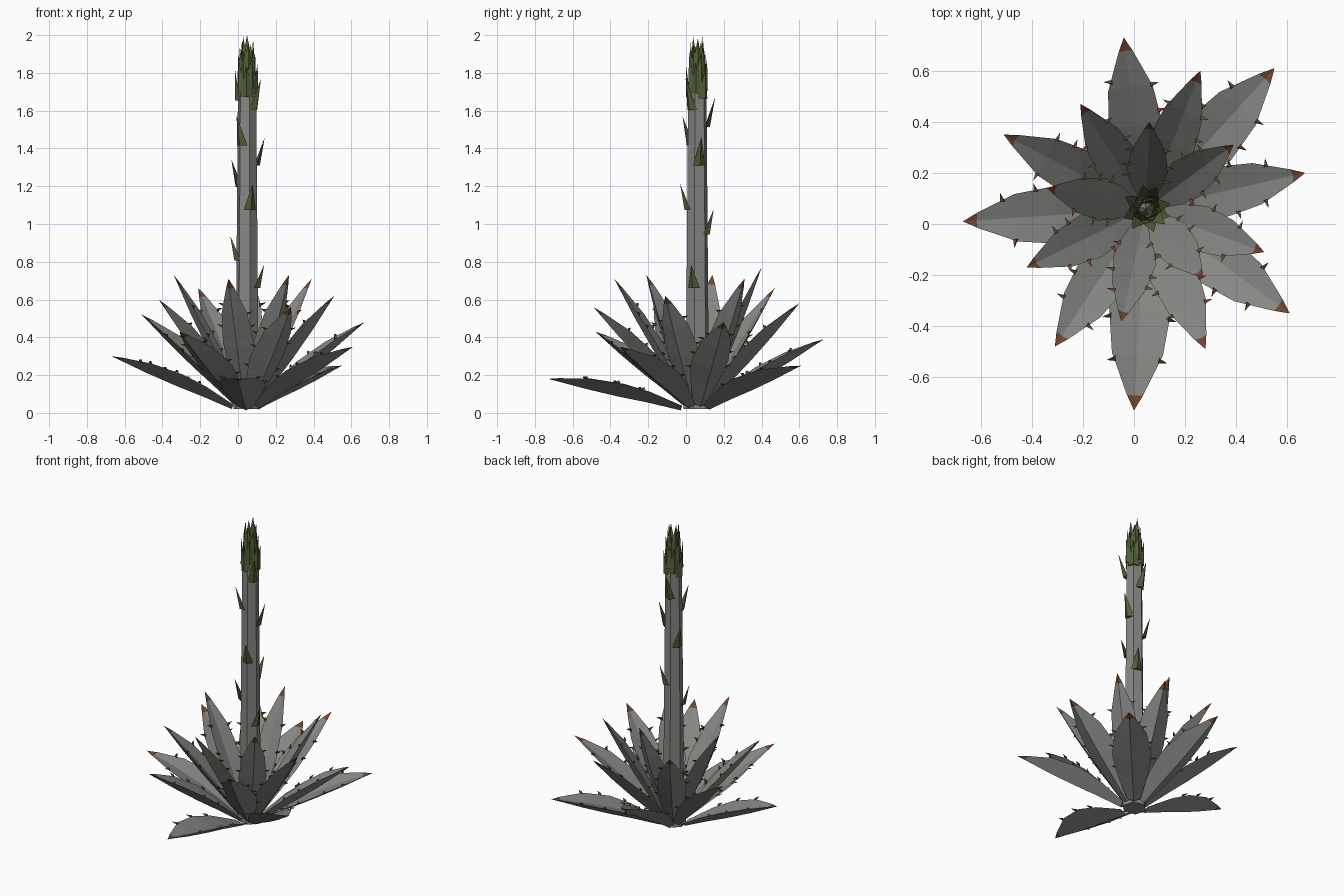
import bpy, bmesh, math, random
from mathutils import Vector

random.seed(4)
if "Cube" in bpy.data.objects:
    bpy.data.objects.remove(bpy.data.objects["Cube"])

CENTRE = Vector((0.048, 0.06, 0))
UP = Vector((0, 0, 1))


def material(name, colour):
    mat = bpy.data.materials.new(name)
    mat.use_nodes = True
    mat.diffuse_color = (*colour, 1)
    mat.node_tree.nodes["Principled BSDF"].inputs["Base Color"].default_value = (*colour, 1)
    return mat


GREY = material("dusty grey", (0.24, 0.24, 0.23))
BROWN = material("thorn brown", (0.17, 0.06, 0.027))
GREEN = material("bract green", (0.085, 0.12, 0.04))


def finish(bm, name, *mats):
    bmesh.ops.recalc_face_normals(bm, faces=bm.faces)
    mesh = bpy.data.meshes.new(name)
    bm.to_mesh(mesh)
    bm.free()
    for mat in mats:
        mesh.materials.append(mat)
    obj = bpy.data.objects.new(name, mesh)
    bpy.context.collection.objects.link(obj)
    return obj


def loft(bm, rings, tip, tip_index=0):
    """Bridge rings of points, cap the start and close the end to a tip."""
    loops = [[bm.verts.new(p) for p in ring] for ring in rings]
    bm.faces.new(loops[0])
    n = len(loops[0])
    for a, b in zip(loops, loops[1:]):
        for i in range(n):
            j = (i + 1) % n
            bm.faces.new((a[i], a[j], b[j], b[i]))
    end = bm.verts.new(tip)
    for i in range(n):
        bm.faces.new((loops[-1][i], loops[-1][(i + 1) % n], end)).material_index = tip_index


def direction(angle):
    return Vector((math.cos(angle), math.sin(angle), 0))


# Leaf outline: distance along the leaf, share of the full width
OUTLINE = [(0, 0.35), (0.25, 0.8), (0.45, 1), (0.7, 0.82), (0.92, 0.26)]


def width_at(t):
    for (a, wa), (b, wb) in zip(OUTLINE, OUTLINE[1:]):
        if t <= b:
            return wa + (wb - wa) * (t - a) / (b - a)
    return 0


def leaf(name, tip):
    tip = Vector(tip)
    out = (tip - CENTRE) * Vector((1, 1, 0))
    out.normalize()
    steep = min(1, max(0, (tip.z - 0.18) / 0.6))
    base = CENTRE + out * (0.085 - 0.04 * steep) + UP * (0.03 + 0.03 * steep)
    along = tip - base
    side = out.cross(UP)
    normal = side.cross(along).normalized()
    half = 0.122 - 0.042 * steep
    arch = 0.035 - 0.02 * steep

    def spot(t, across, lift):
        return base + along * t + side * across + normal * (lift + 4 * arch * t * (1 - t))

    rings = []
    for t, w in OUTLINE:
        h = half * w
        rings.append([spot(t, -h, h * 0.18), spot(t, 0, -h * 0.05),
                      spot(t, h, h * 0.18), spot(t, 0, -h * 0.4)])
    bm = bmesh.new()
    loft(bm, rings, tip, 1)

    # Marginal thorns
    for sign in (-1, 1):
        for t in (0.34, 0.54, 0.74):
            t += random.uniform(-0.05, 0.05)
            h = half * width_at(t)
            root = spot(t, sign * (h - 0.006), h * 0.18)
            fwd = along.normalized() * 0.011
            start = len(bm.faces)
            loft(bm, [[root - fwd, root + fwd, root + normal * 0.012]],
                 root + side * sign * 0.034 + fwd + normal * 0.008, 1)
            bm.faces.ensure_lookup_table()
            bm.faces[start].material_index = 1
    finish(bm, name, GREY, BROWN)


# Rosette, lower to upper leaves
TIPS = [
    (0, -0.73, 0.18), (0.55, 0.61, 0.25), (-0.67, 0.01, 0.3),
    (0.61, -0.35, 0.35), (-0.04, 0.73, 0.39), (-0.31, -0.48, 0.43),
    (0.67, 0.2, 0.48), (-0.51, 0.35, 0.52), (0.28, -0.49, 0.56),
    (0.26, 0.6, 0.58), (-0.42, -0.17, 0.6), (0.51, -0.11, 0.62),
    (-0.21, 0.47, 0.66), (-0.05, -0.38, 0.71), (0.39, 0.31, 0.71),
    (-0.34, 0.14, 0.73), (0.27, -0.21, 0.73), (0.06, 0.4, 0.77),
]
for number, tip in enumerate(TIPS, 1):
    leaf(f"leaf_{number}", tip)


def ring(radius, z, sides=6, turn=0.785):
    return [CENTRE + direction(turn + math.tau * i / sides) * radius + UP * z
            for i in range(sides)]


# Crown and flower stalk
bm = bmesh.new()
loft(bm, [ring(0.075, 0.02), ring(0.075, 0.07)], CENTRE + UP * 0.16)
finish(bm, "crown", GREY)
bm = bmesh.new()
loft(bm, [ring(0.064, 0.05), ring(0.05, 1.72)], CENTRE + UP * 1.9)
finish(bm, "stalk", GREY)


def bract(bm, angle, z, length, inner, tip_radius, half=0.033, depth=0.024):
    out = direction(angle)
    side = out.cross(UP)
    root = CENTRE + out * inner + UP * z
    loft(bm, [[root - side * half, root + out * depth, root + side * half]],
         CENTRE + out * tip_radius + UP * (z + length))


# Bracts spiralling up the stalk
GOLDEN = math.radians(137.5)
START = math.radians(-20)
bm = bmesh.new()
for i in range(9):
    bract(bm, START - GOLDEN * i, 0.66 + 0.15 * i - 0.004 * i * i,
          0.125 + 0.005 * i, 0.05 - 0.001 * i, 0.096)
finish(bm, "stalk_bracts", GREEN)

# Closed flower bud of overlapping bracts
bm = bmesh.new()
COUNT = 20
for i in range(COUNT):
    f = i / (COUNT - 1)
    bract(bm, START - GOLDEN * (i + 9), 1.655 + 0.165 * f, 0.165 + 0.015 * f,
          0.04 - 0.02 * f, 0.064 - 0.036 * f, 0.036, 0.023)
finish(bm, "flower_bud", GREEN)
